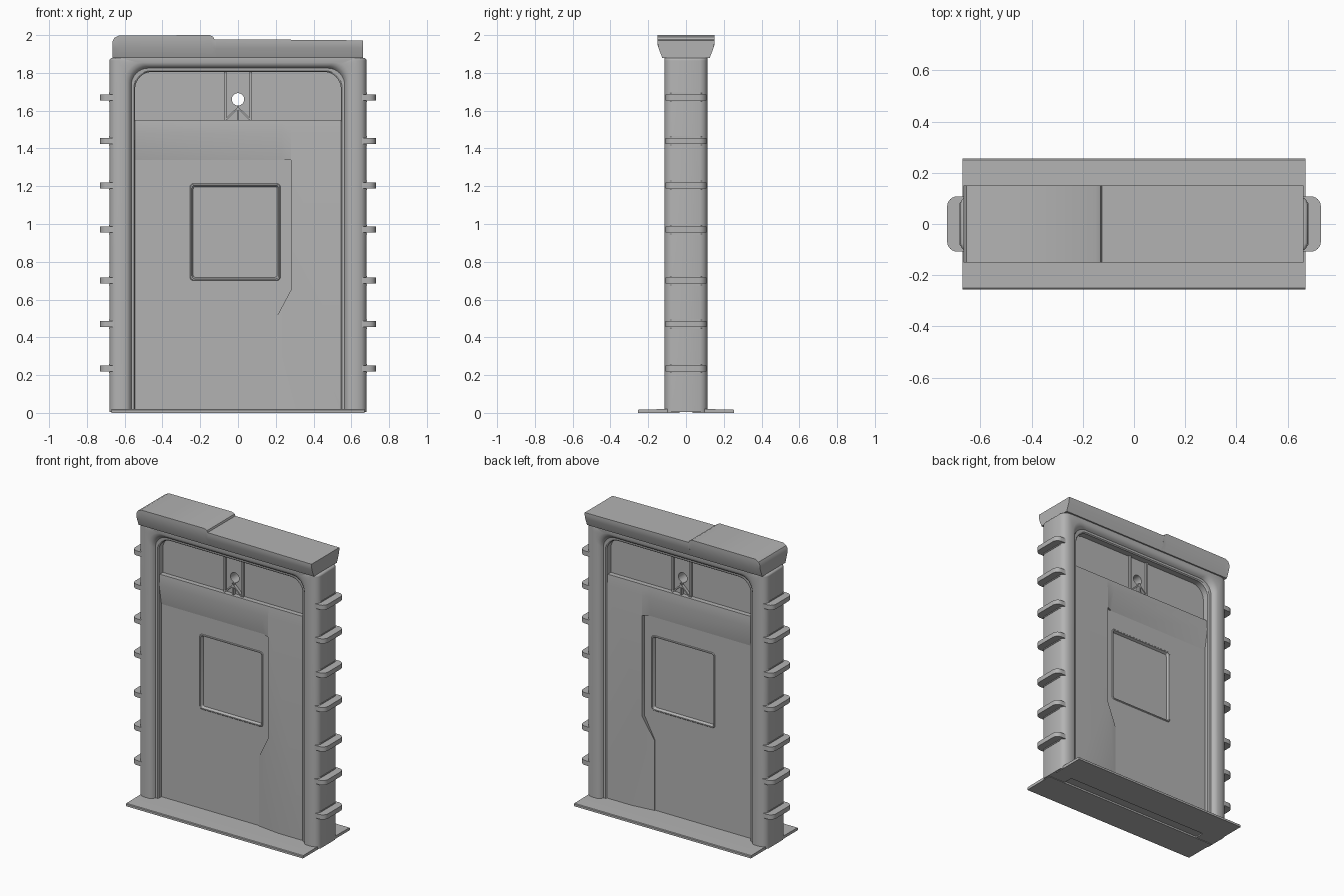
import bpy, bmesh, math
from mathutils import Vector

cube = bpy.data.objects.get("Cube")
if cube:
    bpy.data.objects.remove(cube)

GREY = (0.45, 0.45, 0.45, 1)
mat = bpy.data.materials.new("plain_grey")
mat.use_nodes = True
mat.diffuse_color = GREY
mat.node_tree.nodes["Principled BSDF"].inputs["Base Color"].default_value = GREY


def finish(name, bm, mirrored=True):
    """Make an object; mirrored parts model the front and repeat it at the back."""
    bmesh.ops.remove_doubles(bm, verts=bm.verts, dist=0.0002)
    bmesh.ops.recalc_face_normals(bm, faces=bm.faces)
    if mirrored and sum(f.normal.y * f.calc_area() for f in bm.faces) > 0:
        bmesh.ops.reverse_faces(bm, faces=bm.faces)
    me = bpy.data.meshes.new(name)
    bm.to_mesh(me)
    bm.free()
    me.materials.append(mat)
    me.polygons.foreach_set("use_smooth", [True] * len(me.polygons))
    me.set_sharp_from_angle(angle=math.radians(30))
    ob = bpy.data.objects.new(name, me)
    bpy.context.collection.objects.link(ob)
    if mirrored:
        mod = ob.modifiers.new("front_and_back", 'MIRROR')
        mod.use_axis = (False, True, False)
        mod.use_clip = True
    return ob


def face(bm, pts):
    return bm.faces.new([bm.verts.new(p) for p in pts])


def loft(bm, rings, closed=False):
    rows = [[bm.verts.new(p) for p in r] for r in rings]
    n = len(rows[0])
    for a, b in zip(rows, rows[1:]):
        for i in range(n if closed else n - 1):
            j = (i + 1) % n
            bm.faces.new((a[i], a[j], b[j], b[i]))
    return rows


def rounded(x0, x1, z0, z1, r, y, seg=5):
    """Rounded rectangle facing the front."""
    pts = []
    for k, (cx, cz) in enumerate([(x1 - r, z1 - r), (x0 + r, z1 - r),
                                  (x0 + r, z0 + r), (x1 - r, z0 + r)]):
        for i in range(seg + 1):
            a = math.pi / 2 * (k + i / seg)
            pts.append(Vector((cx + r * math.cos(a), y, cz + r * math.sin(a))))
    return pts


def holed_plate(bm, outer, hole):
    edges = []
    for loop in (outer, hole):
        vs = [bm.verts.new(p) for p in loop]
        edges += [bm.edges.new((vs[i - 1], vs[i])) for i in range(len(vs))]
    bmesh.ops.triangle_fill(bm, use_beauty=True, edges=edges)


def prism(name, pts, direction, mirrored=False):
    bm = bmesh.new()
    f = face(bm, pts)
    new = bmesh.ops.extrude_face_region(bm, geom=[f], use_keep_orig=True)["geom"]
    bmesh.ops.translate(bm, vec=direction,
                        verts=[v for v in new if isinstance(v, bmesh.types.BMVert)])
    return finish(name, bm, mirrored)


# Door frame: arch rings lofted from the jamb to the outer side
def arch(w, top, r, y, seg=8):
    half = [Vector((w - r + r * math.cos(a), y, top - r + r * math.sin(a)))
            for a in (math.pi / 2 * i / seg for i in range(seg + 1))]
    half.insert(0, Vector((w, y, 0.004)))
    return half + [Vector((-p.x, p.y, p.z)) for p in reversed(half)]


bm = bmesh.new()
rings = [(0.545, 1.805, 0.09, 0), (0.545, 1.805, 0.09, -0.078),
         (0.551, 1.811, 0.09, -0.085), (0.565, 1.825, 0.09, -0.087),
         (0.572, 1.832, 0.09, -0.1), (0.582, 1.842, 0.09, -0.11),
         (0.597, 1.855, 0.09, -0.115), (0.63, 1.878, 0.015, -0.115),
         (0.655, 1.88, 0.015, -0.109), (0.672, 1.88, 0.015, -0.095),
         (0.68, 1.88, 0.015, -0.075), (0.68, 1.88, 0.015, 0)]
rows = loft(bm, [arch(*r) for r in rings])
for end in (0, -1):
    bm.faces.new([r[end] for r in rows])
finish("door_frame", bm)

# Side hinge clips
CLIP_HEIGHTS = (0.235, 0.47, 0.7, 0.97, 1.205, 1.44, 1.67)
for side, label in ((1, "left"), (-1, "right")):
    for n, z in enumerate(CLIP_HEIGHTS, 1):
        pts = []
        for sy in (-1, 1):
            arc = [(0.69 + 0.04 * math.cos(a), sy * (0.068 + 0.04 * math.sin(a)))
                   for a in (math.pi / 2 * i / 6 for i in range(7))]
            arc.append((0.625, sy * 0.108))
            pts += arc[::-1] if sy < 0 else arc
        prism(f"{label}_clip_{n}", [(side * x, y, z - 0.016) for x, y in pts], (0, 0, 0.032))
    # Dark slots read as thin raised collars beside each clip
        for dz in (-0.022, 0.022):
            collar = [(0.65, -0.108), (0.683, -0.08), (0.683, 0.08), (0.65, 0.108)]
            prism(f"{label}_collar_{n}", [(side * x, y, z + dz - 0.003) for x, y in collar],
                  (0, 0, 0.006))

# Main door leaf with recessed window
LEAF, PROUD, BACK = -0.05, -0.075, -0.035
bm = bmesh.new()
outline = [(-0.55, 0.015), (0.2, 0.015), (0.2, 0.5), (0.28, 0.65), (0.28, 1.34), (-0.55, 1.34)]
win = (-0.255, 0.225, 0.7, 1.215)
holed_plate(bm, [(x, LEAF, z) for x, z in outline], rounded(*win, 0.02, LEAF))


def window_ring(inset, y):
    x0, x1, z0, z1 = win
    return rounded(x0 + inset, x1 - inset, z0 + inset, z1 - inset, 0.02 - inset / 2, y)


rows = loft(bm, [window_ring(0, LEAF), window_ring(0.004, LEAF - 0.004),
                 window_ring(0.01, LEAF - 0.004), window_ring(0.018, LEAF + 0.014)], closed=True)
bm.faces.new(rows[-1])
finish("door_leaf", bm)

# Overhanging header band above the leaf
bm = bmesh.new()
profile = [(BACK, 1.55), (-0.068, 1.55), (PROUD, 1.48)]
loft(bm, [[(x, y, z) for y, z in profile] for x in (-0.55, 0.23, 0.28)])
face(bm, [(-0.55, PROUD, 1.48), (0.23, PROUD, 1.48), (0.23, LEAF, 1.34), (-0.55, LEAF, 1.34)])
face(bm, [(0.23, PROUD, 1.48), (0.28, PROUD, 1.48), (0.28, PROUD, 1.34), (0.23, LEAF, 1.34)])
face(bm, [(0.23, LEAF, 1.34), (0.28, PROUD, 1.34), (0.28, LEAF, 1.34)])
finish("header_band", bm)

# Proud side panel with a sloped lower corner
bm = bmesh.new()
seam = [(0.2, -0.056, 0.015), (0.2, -0.056, 0.5), (0.28, PROUD, 0.65),
        (0.28, PROUD, 1.48), (0.28, -0.068, 1.55), (0.55, -0.068, 1.55)]
loft(bm, [seam, [(x, BACK, z) for x, y, z in seam]])
foot = (0.36, PROUD, 0.015)
face(bm, [seam[0], foot, seam[2], seam[1]])
face(bm, [foot, (0.55, PROUD, 0.015), (0.55, PROUD, 1.48), seam[3], seam[2]])
face(bm, [seam[3], (0.55, PROUD, 1.48), seam[5], seam[4]])
finish("side_panel", bm)

# Upper panel with a through hole in its middle strip
bm = bmesh.new()


def hole(y):
    return [Vector((0.033 * math.cos(a), y, 1.66 + 0.033 * math.sin(a)))
            for a in (math.tau * i / 24 for i in range(24))]


holed_plate(bm, [(x, BACK, z) for x, z in
                 ((-0.55, 1.54), (0.55, 1.54), (0.55, 1.815), (-0.55, 1.815))], hole(BACK))
loft(bm, [hole(BACK), hole(0)], closed=True)
finish("upper_panel", bm)


# Ribs and brace around the hole
def rib(name, a, b, width, depth):
    a, b = Vector((a[0], BACK, a[1])), Vector((b[0], BACK, b[1]))
    d = (b - a).normalized()
    side = Vector((-d.z, 0, d.x)) * width / 2
    prism(name, [a + side, b + side, b - side, a - side], (0, -depth, 0), True)


for s, label in ((1, "left"), (-1, "right")):
    rib(f"{label}_rib", (s * 0.068, 1.55), (s * 0.068, 1.81), 0.012, 0.015)
    rib(f"{label}_brace", (0, 1.615), (s * 0.066, 1.552), 0.009, 0.02)
rib("centre_brace", (0, 1.55), (0, 1.627), 0.012, 0.02)


# Top cap: raised hood on one side, lower lid on the other
def cap_ring(x, top, wide=0.15):
    half = [(0.125, 1.878), (0.145, min(1.93, top - 0.02)), (wide, top - 0.018), (wide, top)]
    return [(x, y, z) for y, z in half] + [(x, -y, z) for y, z in reversed(half)]


for name, stations in (
        ("raised_hood", [(-0.665, 1.965), (-0.655, 1.985), (-0.63, 1.998),
                         (-0.15, 2.0), (-0.13, 1.99), (-0.12, 1.965)]),
        ("low_lid", [(-0.13, 1.978), (0.22, 1.976), (0.662, 1.972)])):
    bm = bmesh.new()
    rows = loft(bm, [cap_ring(x, top) for x, top in stations], closed=True)
    bm.faces.new(rows[0])
    bm.faces.new(rows[-1])
    finish(name, bm, False)

# Floor plate with a channel underneath
half = [(0.035, 0.012), (0.035, 0), (0.255, 0), (0.255, 0.014), (0.25, 0.018), (0.1, 0.02)]
section = half + [(-y, z) for y, z in reversed(half)]
prism("floor_plate", [(-0.67, y, z) for y, z in section], (1.34, 0, 0))
